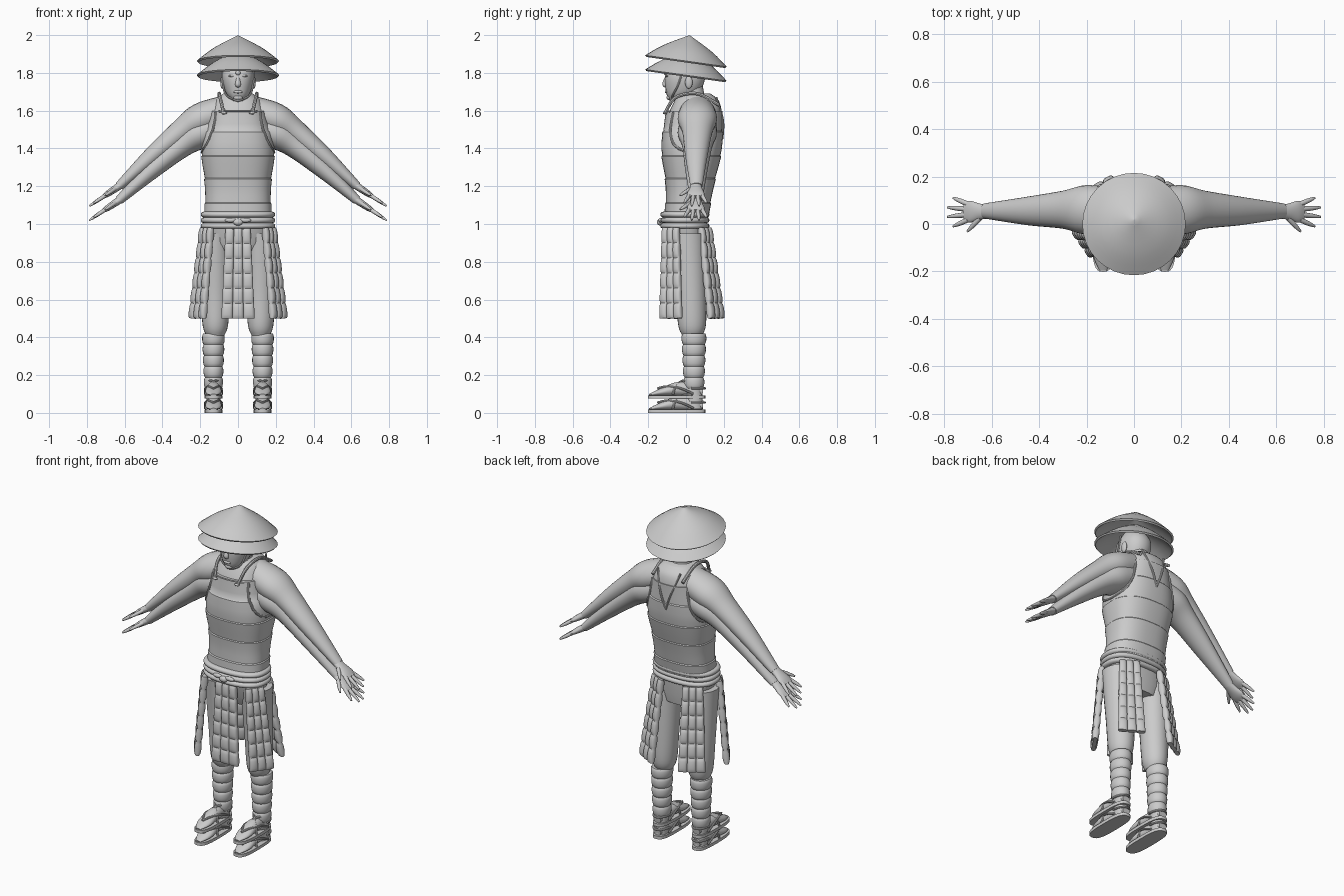
import bpy, math
from math import sin, cos, pi, radians
from mathutils import Vector, Matrix
from mathutils.bvhtree import BVHTree

if "Cube" in bpy.data.objects:
    bpy.data.objects.remove(bpy.data.objects["Cube"])

GREY = (.6, .6, .6, 1)
grey = bpy.data.materials.new("plain grey")
grey.use_nodes = True
grey.diffuse_color = GREY
grey.node_tree.nodes["Principled BSDF"].inputs["Base Color"].default_value = GREY

layer_gap = .075   # height between the paired hats, arms and shoes
shoe_x = .13       # distance of each leg from the centre line
parts = []


def add(name, verts, faces, mirror=False, twin=False):
    """Make an object, optionally mirrored and repeated one layer lower."""
    mesh = bpy.data.meshes.new(name)
    mesh.from_pydata([tuple(v) for v in verts], [], faces)
    mesh.materials.append(grey)
    part = bpy.data.objects.new(name, mesh)
    bpy.context.collection.objects.link(part)
    if mirror:
        part.modifiers.new("mirror", 'MIRROR')
    parts.append(part)
    if twin:
        lower = part.copy()
        lower.name = "lower_" + name
        lower.location.z -= layer_gap
        bpy.context.collection.objects.link(lower)
        parts.append(lower)
    return part


def sample(keys, t):
    """Smooth curve through key rows, with t running from start to end."""
    rows = [Vector(key) for key in keys]
    last = len(rows) - 1
    i = min(int(t * last), last - 1)
    t = t * last - i
    p, q = rows[i], rows[i + 1]
    m = (q - rows[max(i - 1, 0)]) / 2
    n = (rows[min(i + 2, last)] - p) / 2
    return p + m * t + (3 * (q - p) - 2 * m - n) * t * t + (2 * (p - q) + m + n) * t ** 3


def blend(keys, steps=16):
    return [sample(keys, k / steps) for k in range(steps + 1)]


def pulse(t, count):
    return abs(sin(pi * count * t)) ** .5


def power(value, n):
    return math.copysign(abs(value) ** (2 / n), value)


def loft(name, rings, sides=24, n=2, **options):
    """Skin through rings of (centre, half axis, half axis)."""
    verts, faces = [], []
    for centre, a, b in rings:
        for i in range(sides):
            angle = 2 * pi * i / sides
            verts.append(Vector(centre) + Vector(a) * power(cos(angle), n) + Vector(b) * power(sin(angle), n))
    for start in range(0, len(verts) - sides, sides):
        for i in range(sides):
            j = (i + 1) % sides
            faces.append((start + i, start + j, start + sides + j, start + sides + i))
    faces.append(tuple(reversed(range(sides))))
    faces.append(tuple(range(len(verts) - sides, len(verts))))
    return add(name, verts, faces, **options)


def upright(name, rows, x=0, **options):
    """Stack of level rings from rows of (height, half width, front, back)."""
    rings = [((x, (front + back) / 2, z), (width, 0, 0), (0, (back - front) / 2, 0))
             for z, width, front, back in rows]
    return loft(name, rings, **options)


def limb(name, rows, across=(0, 1, 0), **options):
    """Tube along rows of (x, y, z, half width, half height)."""
    points = [Vector(row[:3]) for row in rows]
    rings = []
    for i, row in enumerate(rows):
        along = (points[min(i + 1, len(points) - 1)] - points[max(i - 1, 0)]).normalized()
        side = Vector(across)
        side = (side - side.project(along)).normalized()
        rings.append((points[i], side * row[3], along.cross(side) * row[4]))
    return loft(name, rings, **options)


def cord(name, points, radius, across=(0, 1, 0), **options):
    limb(name, [(*p, radius, radius) for p in blend(points)], across, sides=8, **options)


def ball(name, centre, size, **options):
    x, y, z = centre
    rings = []
    for k in range(11):
        level, girth = -cos(pi * k / 10), max(sin(pi * k / 10), .02)
        rings.append(((x, y, z + size[2] * level), (size[0] * girth, 0, 0), (0, size[1] * girth, 0)))
    loft(name, rings, sides=16, **options)


# Straw hats: thin hollow cones tipped up at the front
under = [(.002, .11), (.12, .055), (.21, -.01)]
top = [(.218, -.002), (.13, .065), (.002, .135)]
loft("hat", [((0, 0, z), (r, 0, 0), (0, r, 0)) for r, z in blend(under, 6) + blend(top, 8)], sides=32, twin=True)
for hat in list(parts):
    hat.matrix_world = Matrix.Translation((0, 0, 1.865 + hat.location.z)) @ Matrix.Rotation(radians(-8), 4, 'X')

# Head and face
upright("head", blend([(1.65, .025, -.085, -.03), (1.7, .067, -.106, .07), (1.8, .083, -.106, .1),
                       (1.9, .03, -.03, .03)]), n=2.2)
limb("nose", blend([(0, -.1, 1.785, .007, .008), (0, -.112, 1.74, .015, .013), (0, -.1, 1.73, .01, .006)]),
     (1, 0, 0), sides=12)
ball("lips", (0, -.104, 1.7), (.024, .008, .008))
ball("chin", (0, -.09, 1.67), (.024, .013, .014))
ball("forehead_bead", (0, -.107, 1.8), (.013, .01, .013))
ball("eye", (.03, -.097, 1.767), (.015, .007, .007), mirror=True)
ball("brow", (.03, -.1, 1.784), (.022, .008, .006), mirror=True)
ball("ear", (.083, .015, 1.75), (.011, .02, .034), mirror=True)
cord("chin_strap", [(.086, -.01, 1.83), (.08, -.04, 1.74), (.06, -.07, 1.68), (0, -.077, 1.65)], .005, mirror=True)
upright("neck", [(1.6, .08, -.04, .13), (1.67, .062, -.03, .1), (1.75, .056, -.03, .085)])

# Shirt shoulders under the armour
upright("shirt", blend([(1.45, .16, -.11, .18), (1.57, .152, -.095, .19), (1.65, .125, -.062, .175),
                        (1.69, .08, -.035, .13)]), sides=32, n=2.4)

# Cuirass of five bands, each flaring a little towards its upper edge
body = [(1, .178, -.114, .11), (1.2, .172, -.105, .145), (1.4, .19, -.128, .188), (1.6, .145, -.103, .188)]
rows = []
for band in range(5):
    for k in (.02, .3, .6, .98):
        z, width, front, back = sample(body, (band + k) / 5)
        flare = .005 * k
        rows.append((z, width + flare, front - flare, back + flare))
cuirass = upright("cuirass", rows, sides=48, n=2.5).data
surface = BVHTree.FromPolygons([v.co for v in cuirass.vertices], [p.vertices for p in cuirass.polygons])


def snap(x, y, z):
    return surface.find_nearest(Vector((x, y, z)))[0]


# Armour edges, straps and the fold behind the neck
arc = [radians(a) for a in range(160, 381, 10)]
cord("armhole_rim", [snap(.18, .04 + .17 * cos(a), 1.55 + .17 * sin(a)) for a in arc], .007, (1, 0, 0), mirror=True)
cord("bib_edge", [snap(.02 * i, -.11, 1.6) for i in range(7)], .005, (0, 0, 1), mirror=True)
cord("shoulder_strap", [(.075, -.112, 1.585), (.095, -.055, 1.67), (.1, .06, 1.69), (.1, .175, 1.63)],
     .009, (1, 0, 0), mirror=True)
ball("strap_toggle", (.073, -.115, 1.588), (.016, .008, .007), mirror=True)
cord("back_neck_fold", [(.075, .16, 1.67), (.035, .195, 1.55), (0, .192, 1.45)], .006, mirror=True)

# Sash of three wraps with a bow
wraps = []
for k in range(25):
    grow = .014 * pulse(k / 24, 3)
    wraps.append((.975 + .09 * k / 24, .183 + grow, -.122 - grow, .11 + grow))
upright("sash", wraps, sides=40, n=2.4)
ball("sash_knot", (0, -.138, 1.01), (.026, .016, .018))
ball("sash_bow", (.04, -.136, 1.02), (.03, .011, .012), mirror=True)


# Quilted skirt panels: three columns of six puffs each
def panel(name, top, bottom, facing, width, mirror=False):
    angle = radians(facing)
    across = Vector((-sin(angle), cos(angle), 0))
    for column in (-1, 0, 1):
        rows = []
        for k in range(49):
            t = k / 48
            spread = width * (.75 + .25 * t) / 3
            point = Vector(top).lerp(Vector(bottom), t) + across * column * spread
            puff = .6 + .4 * pulse(t, 6)
            rows.append((*point, spread * (.48 + .04 * puff), .02 * puff))
        limb(name, rows, across, sides=16, n=2.7, mirror=mirror)


panel("front_skirt_panel", (0, -.11, .975), (0, -.12, .5), -90, .175)
panel("front_side_skirt_panel", (.165, -.08, .98), (.215, -.08, .5), -35, .14, True)
panel("back_skirt_panel", (.115, .1, .98), (.15, .16, .5), 60, .15, True)

# Trousers, wrapped shins and ankles
upright("hips", [(.84, .13, -.06, .09), (.9, .165, -.09, .1), (1, .178, -.11, .105)], sides=32, n=2.4)
upright("trouser_leg", blend([(.41, .048, -.02, .085), (.47, .068, -.042, .106), (.65, .078, -.055, .107),
                              (.95, .085, -.09, .1)]), x=.12, mirror=True)
shin = []
for k in range(41):
    radius = .042 + .012 * k / 40 + .007 * pulse(k / 40, 5)
    shin.append((.13 + .29 * k / 40, radius, .042 - radius * 1.1, .042 + radius * 1.1))
upright("shin_wrap", shin, x=shoe_x, mirror=True)
upright("ankle", [(.02, .035, 0, .09), (.16, .038, 0, .085)], x=shoe_x, mirror=True)

# Feet and sandals
foot = blend([(-.195, .016, .01), (-.13, .042, .04), (-.03, .036, .075), (.09, .025, .05)])
limb("foot", [(shoe_x, y, .09 + h / 2, w, h / 2) for y, w, h in foot], (1, 0, 0), mirror=True, twin=True)
loft("sandal_sole", [((shoe_x, -.05, z), (.047, 0, 0), (0, .152, 0)) for z in (layer_gap, layer_gap + .018)],
     sides=32, n=3, mirror=True, twin=True)
for side in (-1, 1):
    toe_strap = [(0, -.15, .13), (.025, -.1, .14), (.042, -.03, .13), (.044, .04, .1)]
    ankle_tie = [(.043, -.07, .095), (.03, -.055, .14), (-.01, -.02, .17), (-.042, .03, .17)]
    for name, path in (("toe_strap", toe_strap), ("ankle_tie", ankle_tie)):
        cord(name, [(shoe_x + side * x, y, z) for x, y, z in path], .006, (0, 0, 1), mirror=True, twin=True)
heel = [radians(a) for a in range(0, 181, 30)]
cord("heel_strap", [(shoe_x + .044 * cos(a), .03 + .07 * sin(a), .13) for a in heel], .006, (0, 0, 1),
     mirror=True, twin=True)

# Arms and hands
limb("arm", blend([(.07, .06, 1.6, .09, .08), (.2, .06, 1.555, .104, .084), (.3, .06, 1.49, .08, .065),
                   (.45, .055, 1.365, .06, .048), (.63, .055, 1.2, .032, .024)], 20), mirror=True, twin=True)


def hand_z(x):
    return 1.2 - (x - .63) * .67


palm = blend([(.61, .028, .02), (.65, .034, .019), (.69, .046, .016), (.715, .04, .01)])
limb("palm", [(x, .052, hand_z(x), w, h) for x, w, h in palm], mirror=True, twin=True)


def finger(name, start, end):
    rows = []
    for k in range(9):
        x, y = Vector(start).lerp(Vector(end), k / 8)
        radius = .011 * (1 - (k / 8) ** 3 * .6)
        rows.append((x, y, hand_z(x), radius, radius))
    limb(name, rows, sides=10, mirror=True, twin=True)


for i, name in enumerate(("index", "middle", "ring", "little")):
    finger(name + "_finger", (.7, .018 + .022 * i), (.79 - .012 * (i - 1.5) ** 2, -.01 + .04 * i))
finger("thumb", (.65, .025), (.703, -.032))

# Smooth shading with sharp creases
bpy.ops.object.select_all(action='DESELECT')
for part in parts:
    part.select_set(True)
bpy.context.view_layer.objects.active = parts[0]
bpy.ops.object.shade_smooth_by_angle(angle=radians(40))
